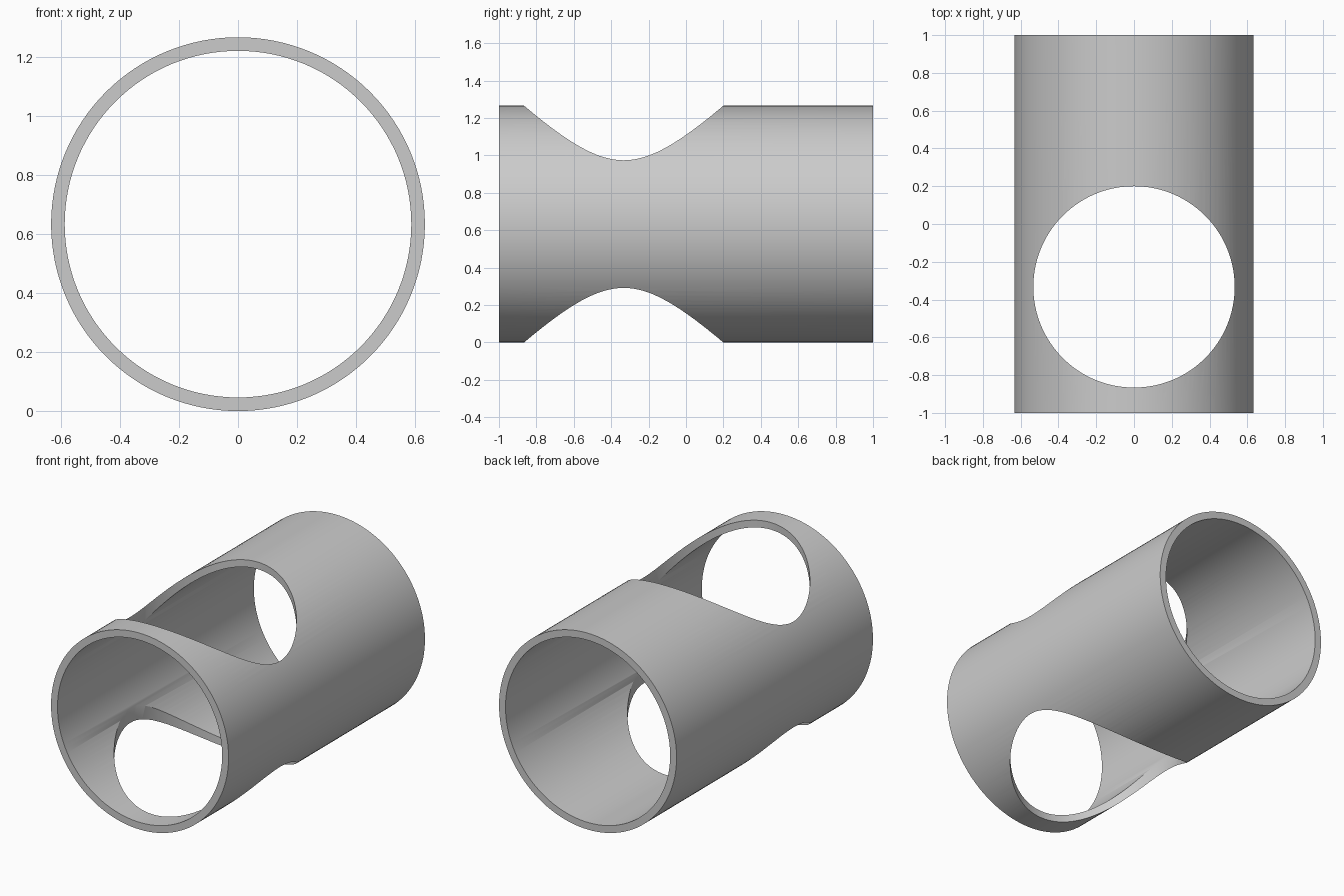
import bpy
import bmesh
import math
from mathutils import Matrix

OUTER, INNER, LENGTH = 0.633, 0.587, 2.0
HOLE_RADIUS, HOLE_Y = 0.533, -0.333
SIDES = 128

cube = bpy.data.objects.get("Cube")
if cube:
    bpy.data.objects.remove(cube)

# Plain grey material
grey = bpy.data.materials.new("plain_grey")
grey.use_nodes = True
colour = (0.6, 0.6, 0.6, 1)
grey.diffuse_color = colour
grey.node_tree.nodes["Principled BSDF"].inputs["Base Color"].default_value = colour


def cylinder(name, radius, depth, matrix):
    """Closed cylinder placed by a matrix."""
    bm = bmesh.new()
    bmesh.ops.create_cone(bm, cap_ends=True, segments=SIDES, radius1=radius,
                          radius2=radius, depth=depth, matrix=matrix)
    mesh = bpy.data.meshes.new(name)
    bm.to_mesh(mesh)
    bm.free()
    mesh.materials.append(grey)
    obj = bpy.data.objects.new(name, mesh)
    bpy.context.collection.objects.link(obj)
    return obj


# Tube body lying along y
along_y = Matrix.Translation((0, 0, OUTER)) @ Matrix.Rotation(math.pi / 2, 4, 'X')
tube = cylinder("tube", OUTER, LENGTH, along_y)

# Bore along the tube and the round hole through top and bottom
bore = cylinder("bore_cutter", INNER, LENGTH * 1.2, along_y)
hole = cylinder("cross_hole_cutter", HOLE_RADIUS, LENGTH,
                Matrix.Translation((0, HOLE_Y, OUTER)))

bpy.ops.object.select_all(action='DESELECT')
tube.select_set(True)
bpy.context.view_layer.objects.active = tube
for cutter in (bore, hole):
    cut = tube.modifiers.new(cutter.name, 'BOOLEAN')
    cut.operation = 'DIFFERENCE'
    cut.solver = 'EXACT'
    cut.object = cutter
    bpy.ops.object.modifier_apply(modifier=cut.name)
    bpy.data.objects.remove(cutter)

# Smooth walls with crisp rims
bpy.ops.object.shade_smooth_by_angle(angle=math.radians(30))
